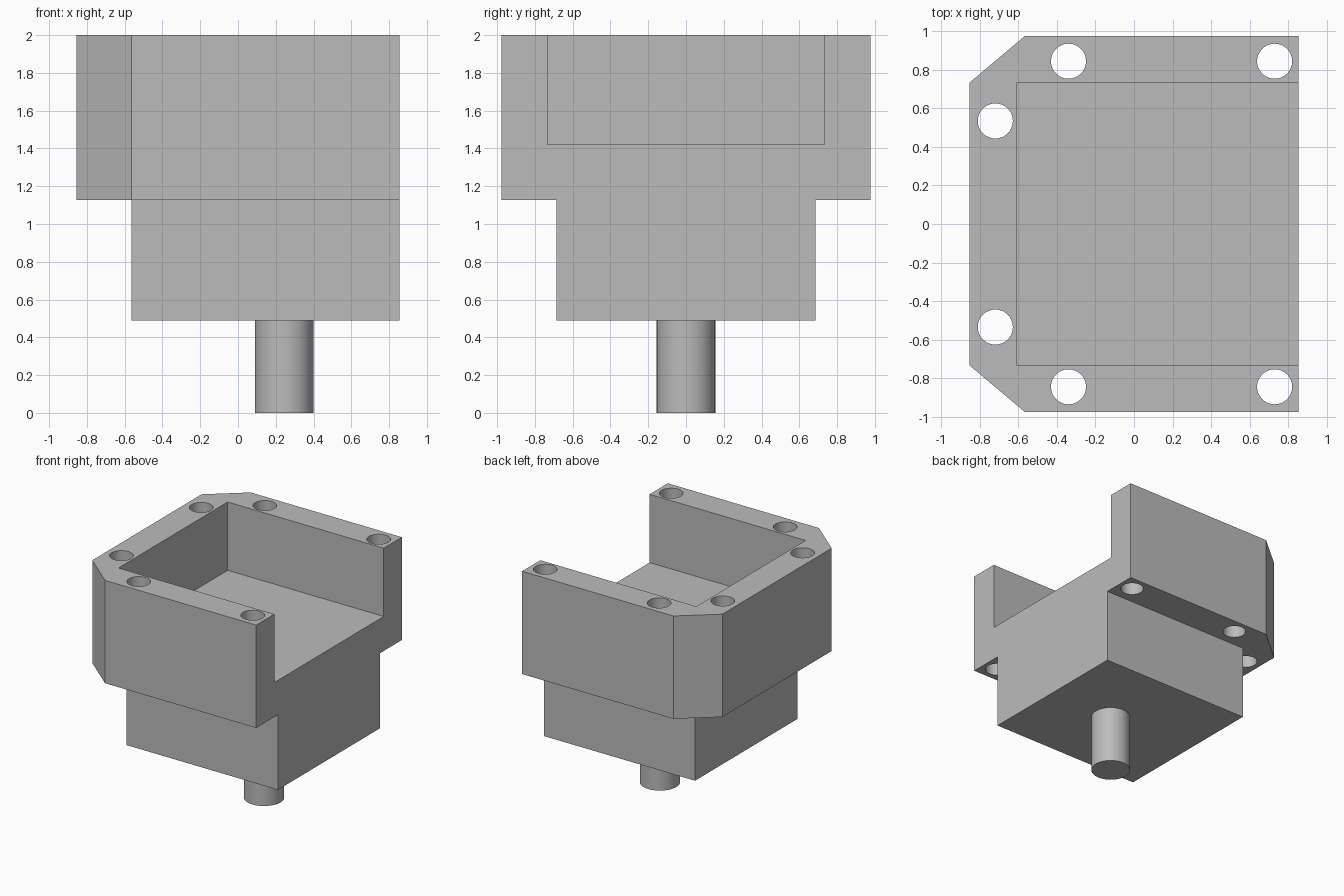
import bpy, bmesh, math

cube = bpy.data.objects.get("Cube")
if cube:
    bpy.data.objects.remove(cube, do_unlink=True)

grey = bpy.data.materials.new("plain grey")
grey.use_nodes = True
colour = (0.5, 0.5, 0.5, 1)
grey.diffuse_color = colour
grey.node_tree.nodes["Principled BSDF"].inputs["Base Color"].default_value = colour


def prism(name, outline, z0, z1):
    """Extrude a plan outline (counter-clockwise) from z0 to z1."""
    bm = bmesh.new()
    base = bm.faces.new([bm.verts.new((x, y, z0)) for x, y in outline])
    top = bmesh.ops.extrude_face_region(bm, geom=[base])["geom"]
    bmesh.ops.translate(bm, vec=(0, 0, z1 - z0),
                        verts=[v for v in top if isinstance(v, bmesh.types.BMVert)])
    bmesh.ops.recalc_face_normals(bm, faces=bm.faces)
    mesh = bpy.data.meshes.new(name)
    bm.to_mesh(mesh)
    bm.free()
    mesh.materials.append(grey)
    obj = bpy.data.objects.new(name, mesh)
    bpy.context.collection.objects.link(obj)
    return obj


def box(name, x0, x1, half_y, z0, z1):
    return prism(name, [(x0, -half_y), (x1, -half_y), (x1, half_y), (x0, half_y)], z0, z1)


def cylinder(name, x, y, radius, z0, z1, sides=48):
    ring = [(x + radius * math.cos(2 * math.pi * i / sides),
             y + radius * math.sin(2 * math.pi * i / sides)) for i in range(sides)]
    return prism(name, ring, z0, z1)


def combine(target, tool, operation):
    """Apply a boolean and remove the tool."""
    mod = target.modifiers.new(operation.lower(), "BOOLEAN")
    mod.operation, mod.object, mod.solver = operation, tool, "EXACT"
    bpy.context.view_layer.objects.active = target
    bpy.ops.object.modifier_apply(modifier=mod.name)
    bpy.data.objects.remove(tool, do_unlink=True)


END, SIDE = 0.855, 0.977       # half length and half width
STEP, FLOOR, TOP = 1.127, 1.42, 2.0
BASE = 0.49                    # underside of the lower block
NECK = -0.565                  # closed end of the lower block

# Upper housing with two chamfered corners, joined to the lower block
half = [(-END, -0.733), (NECK, -SIDE), (END, -SIDE)]
housing = prism("housing", half + [(x, -y) for x, y in reversed(half)], STEP, TOP)
combine(housing, box("lower_block", NECK, END, 0.686, BASE, STEP + 0.1), "UNION")

# Pocket, open at the top and at one end
combine(housing, box("pocket_cutter", -0.61, END + 0.2, 0.733, FLOOR, TOP + 0.2), "DIFFERENCE")

# Bolt holes through the rim
for x, y in [(-0.34, 0.845), (0.73, 0.845), (-0.72, 0.535)]:
    for side in (-1, 1):
        hole = cylinder("hole_cutter", x, side * y, 0.091, STEP - 0.2, TOP + 0.2)
        combine(housing, hole, "DIFFERENCE")

# Round pin below
pin = cylinder("pin", 0.245, 0, 0.155, 0, BASE)

# Smooth the round walls, keep the edges sharp
for obj in (housing, pin):
    bpy.ops.object.select_all(action="DESELECT")
    obj.select_set(True)
    bpy.context.view_layer.objects.active = obj
    bpy.ops.object.shade_smooth_by_angle(angle=math.radians(30))
